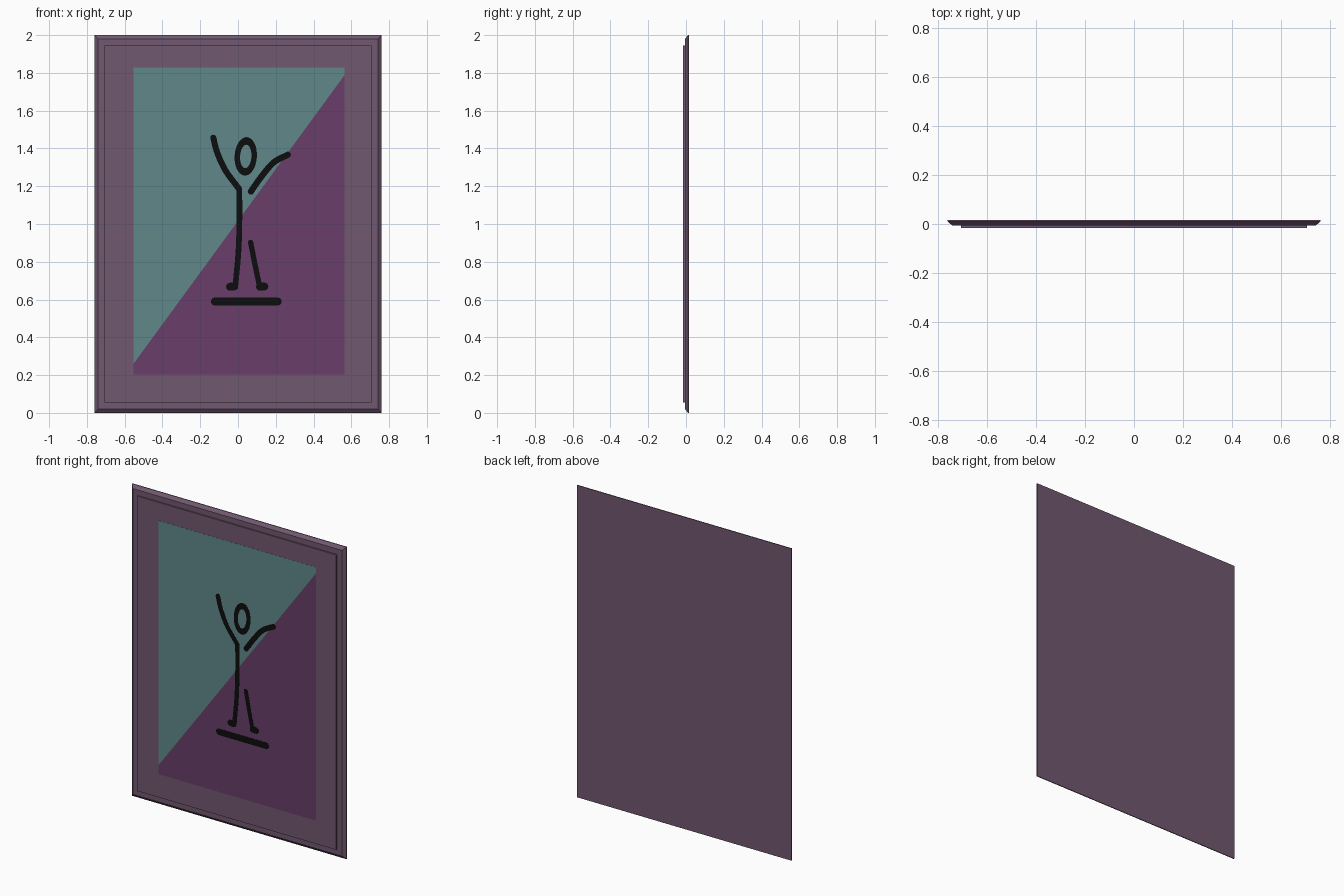
import bpy, bmesh, math
from mathutils import Vector

if "Cube" in bpy.data.objects:
    bpy.data.objects.remove(bpy.data.objects["Cube"])


def material(name, rgb):
    m = bpy.data.materials.new(name)
    m.diffuse_color = (*rgb, 1)
    m.use_nodes = True
    m.node_tree.nodes["Principled BSDF"].inputs["Base Color"].default_value = m.diffuse_color
    return m


MAUVE = material("dusty mauve", (0.165, 0.099, 0.162))
TEAL = material("muted teal", (0.115, 0.245, 0.255))
PURPLE = material("deep purple", (0.138, 0.047, 0.144))
BLACK = material("ink black", (0.004, 0.004, 0.004))

FRONT = -0.0155          # front of the raised panel


def finish(name, bm, mat):
    bmesh.ops.recalc_face_normals(bm, faces=bm.faces)
    me = bpy.data.meshes.new(name)
    bm.to_mesh(me)
    bm.free()
    me.materials.append(mat)
    ob = bpy.data.objects.new(name, me)
    bpy.context.collection.objects.link(ob)
    return ob


def plate(name, outline, mat, back, front):
    """Flat plate from an (x, z) outline, between two depths."""
    bm = bmesh.new()
    face = bm.faces.new([bm.verts.new((x, back, z)) for x, z in outline])
    new = bmesh.ops.extrude_face_region(bm, geom=[face])["geom"]
    verts = [v for v in new if isinstance(v, bmesh.types.BMVert)]
    bmesh.ops.translate(bm, verts=verts, vec=(0, front - back, 0))
    return finish(name, bm, mat)


def smooth_path(pts, steps=6):
    """Catmull-Rom curve through the given points."""
    p = [Vector(q) for q in pts]
    p = [2 * p[0] - p[1]] + p + [2 * p[-1] - p[-2]]
    out = []
    for a, b, c, d in zip(p, p[1:], p[2:], p[3:]):
        for i in range(steps):
            t = i / steps
            out.append(0.5 * (2 * b + (c - a) * t + (2 * a - 5 * b + 4 * c - d) * t * t
                              + (3 * b - a - 3 * c + d) * t ** 3))
    return out + [p[-2]]


def stroke(name, pts, width):
    """Brush stroke of even width with round ends."""
    path, r = smooth_path(pts), width / 2
    left, right = [], []
    for i, q in enumerate(path):
        t = (path[min(i + 1, len(path) - 1)] - path[max(i - 1, 0)]).normalized()
        n = Vector((-t.y, t.x)) * r
        left.append(q + n)
        right.append(q - n)

    def cap(centre, start):
        s = start - centre
        a0 = math.atan2(s.y, s.x)
        return [centre + r * Vector((math.cos(a0 - k * math.pi / 6), math.sin(a0 - k * math.pi / 6)))
                for k in range(1, 6)]

    outline = left + cap(path[-1], left[-1]) + right[::-1] + cap(path[0], right[0])
    return plate(name, outline, BLACK, FRONT - 0.0005, FRONT - 0.0015)


# Frame: rectangles lofted from back to front, with chamfer and raised panel
bm = bmesh.new()
rings = []
for inset, y in [(0, 0.0165), (0, 0.011), (0.02, -0.006), (0.055, -0.006), (0.055, FRONT)]:
    w = 0.761 - inset
    rings.append([bm.verts.new((x, y, z)) for x, z in
                  [(-w, inset), (w, inset), (w, 2 - inset), (-w, 2 - inset)]])
for a, b in zip(rings, rings[1:]):
    for i in range(4):
        j = (i + 1) % 4
        bm.faces.new((a[i], a[j], b[j], b[i]))
bm.faces.new(rings[0])
bm.faces.new(rings[-1])
finish("frame", bm, MAUVE)

# Two-tone picture, split along a diagonal
x0, x1, z0, z1 = -0.553, 0.563, 0.204, 1.829
d0, d1 = 0.26, 1.787
plate("picture_upper", [(x0, d0), (x1, d1), (x1, z1), (x0, z1)], TEAL, FRONT, FRONT - 0.001)
plate("picture_lower", [(x0, z0), (x1, z0), (x1, d1), (x0, d0)], PURPLE, FRONT, FRONT - 0.001)

# Stick figure strokes
stroke("left_arm", [(-0.131, 1.457), (-0.110, 1.378), (-0.066, 1.283), (0.006, 1.185)], 0.032)
stroke("body_and_leg", [(0.006, 1.185), (0.008, 1.066), (0.003, 0.865), (-0.013, 0.68)], 0.030)
stroke("left_foot", [(-0.042, 0.668), (-0.02, 0.669)], 0.042)
stroke("right_arm", [(0.068, 1.172), (0.124, 1.251), (0.188, 1.325), (0.264, 1.367)], 0.033)
stroke("right_leg", [(0.067, 0.903), (0.087, 0.80), (0.112, 0.68)], 0.028)
stroke("right_foot", [(0.116, 0.668), (0.14, 0.669)], 0.042)
stroke("ground_bar", [(-0.123, 0.59), (0.21, 0.59)], 0.042)

# Head: tilted oval ring
bm = bmesh.new()
N, tilt = 40, -0.06
loops = []
for rx, rz, y in [(0.059, 0.102, FRONT - 0.0005), (0.059, 0.102, FRONT - 0.0015),
                  (0.030, 0.062, FRONT - 0.0015), (0.030, 0.062, FRONT - 0.0005)]:
    loop = []
    for k in range(N):
        a = 2 * math.pi * k / N
        x, z = rx * math.cos(a), rz * math.sin(a)
        loop.append(bm.verts.new((0.041 + x * math.cos(tilt) - z * math.sin(tilt), y,
                                  1.358 + x * math.sin(tilt) + z * math.cos(tilt))))
    loops.append(loop)
for a, b in zip(loops, loops[1:] + loops[:1]):
    for i in range(N):
        j = (i + 1) % N
        bm.faces.new((a[i], a[j], b[j], b[i]))
finish("head", bm, BLACK)
